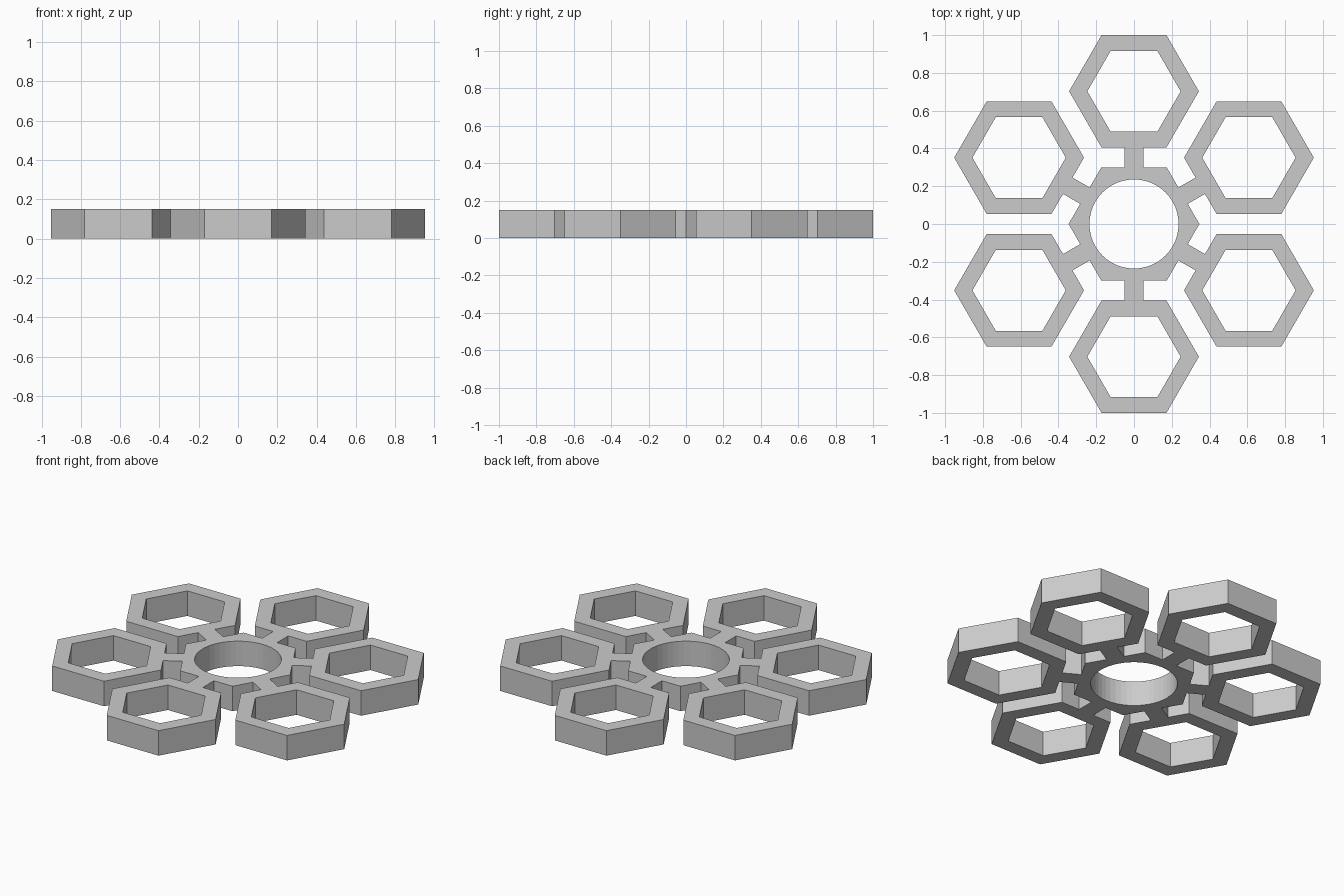
import bpy, bmesh
from math import sin, cos, pi, radians, sqrt

if "Cube" in bpy.data.objects:
    bpy.data.objects.remove(bpy.data.objects["Cube"])

HEIGHT = 0.15
HUB_A = 0.30            # hub apothem
HOLE_R = 0.236          # round bore
RING_A = 0.2975         # ring outer apothem
RING_IN_A = 0.214       # ring inner apothem
DIST = 1.0 - RING_A     # ring centre distance
SPOKE = 0.05            # half width of a spoke


def polygon(radius, sides, cx=0.0, cy=0.0):
    return [(cx + radius * cos(2 * pi * i / sides),
             cy + radius * sin(2 * pi * i / sides)) for i in range(sides)]


def turn(points, angle):
    c, s = cos(angle), sin(angle)
    return [(x * c - y * s, x * s + y * c) for x, y in points]


def add_loop(curve, points):
    spline = curve.splines.new('POLY')
    spline.points.add(len(points) - 1)
    for p, (x, y) in zip(spline.points, points):
        p.co = (x, y, 0, 1)
    spline.use_cyclic_u = True


corner = 2 / sqrt(3)
ring = polygon(RING_A * corner, 6, 0, DIST)

# One sixth of the outline: hub corner, spoke side, around the ring, spoke side
sector = [(HUB_A / sqrt(3), HUB_A), (SPOKE, HUB_A), (SPOKE, DIST - RING_A)]
sector += [ring[i] for i in (5, 0, 1, 2, 3, 4)]
sector += [(-SPOKE, DIST - RING_A), (-SPOKE, HUB_A)]

curve = bpy.data.curves.new("hexagon_rosette", 'CURVE')
curve.dimensions = '2D'
curve.fill_mode = 'BOTH'
curve.extrude = HEIGHT / 2

# Outer outline, hexagonal openings and round bore
outline = []
for k in range(6):
    outline += turn(sector, k * pi / 3)
    add_loop(curve, turn(polygon(RING_IN_A * corner, 6, 0, DIST), k * pi / 3))
add_loop(curve, outline)
add_loop(curve, polygon(HOLE_R, 48))

# Turn the filled profile into one clean solid standing on z = 0
plate = bpy.data.objects.new("hexagon_rosette", curve)
bpy.context.collection.objects.link(plate)
bpy.context.view_layer.objects.active = plate
plate.select_set(True)
bpy.ops.object.convert(target='MESH')
plate = bpy.context.view_layer.objects.active

bm = bmesh.new()
bm.from_mesh(plate.data)
bmesh.ops.remove_doubles(bm, verts=bm.verts, dist=1e-4)
bmesh.ops.translate(bm, verts=bm.verts, vec=(0, 0, HEIGHT / 2))
bmesh.ops.dissolve_limit(bm, angle_limit=radians(1), verts=bm.verts, edges=bm.edges)
bmesh.ops.triangulate(bm, faces=[f for f in bm.faces if len(f.verts) > 4])
bmesh.ops.recalc_face_normals(bm, faces=bm.faces)
for f in bm.faces:
    f.smooth = False
bm.to_mesh(plate.data)
bm.free()
